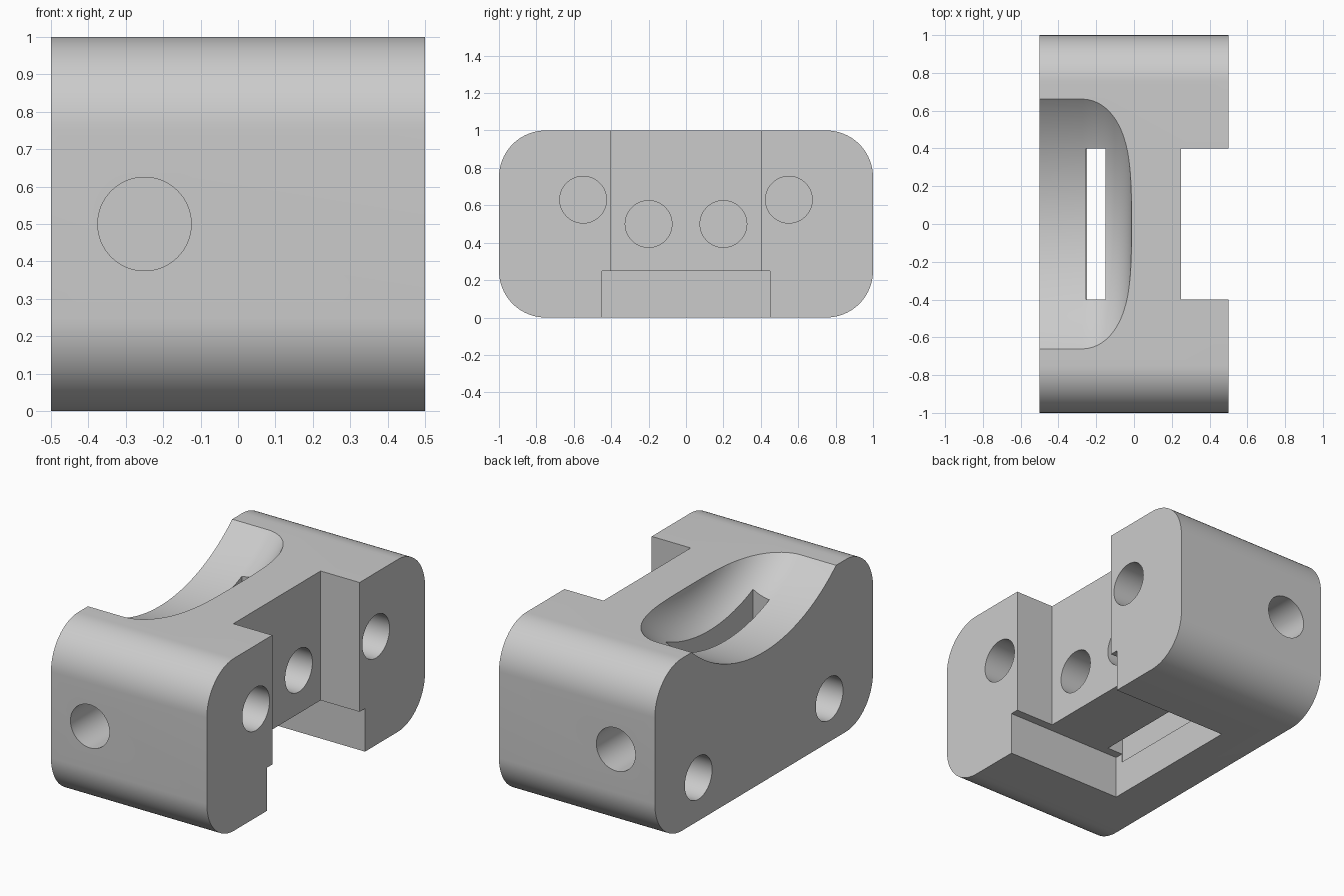
import bpy, bmesh, math
from mathutils import Matrix, Vector

cube = bpy.data.objects.get("Cube")
if cube:
    bpy.data.objects.remove(cube, do_unlink=True)

grey = bpy.data.materials.new("plain grey")
grey.use_nodes = True
colour = (0.6, 0.6, 0.6, 1)
grey.diffuse_color = colour
grey.node_tree.nodes["Principled BSDF"].inputs["Base Color"].default_value = colour


def make(name, bm):
    bmesh.ops.recalc_face_normals(bm, faces=bm.faces)
    mesh = bpy.data.meshes.new(name)
    bm.to_mesh(mesh)
    bm.free()
    mesh.materials.append(grey)
    ob = bpy.data.objects.new(name, mesh)
    bpy.context.collection.objects.link(ob)
    return ob


def box(name, low, high):
    bm = bmesh.new()
    low, high = Vector(low), Vector(high)
    bmesh.ops.create_cube(bm, size=1)
    bmesh.ops.scale(bm, vec=high - low, verts=bm.verts)
    bmesh.ops.translate(bm, vec=(low + high) / 2, verts=bm.verts)
    return make(name, bm)


def bore(name, start, end, radius=0.125):
    start, end = Vector(start), Vector(end)
    axis = end - start
    bm = bmesh.new()
    turn = axis.to_track_quat('Z', 'Y').to_matrix().to_4x4()
    bmesh.ops.create_cone(bm, cap_ends=True, segments=64, radius1=radius,
                          radius2=radius, depth=axis.length,
                          matrix=Matrix.Translation((start + end) / 2) @ turn)
    return make(name, bm)


# Main block, with the four long edges along x rounded
block = box("block", (-0.5, -1, 0), (0.5, 1, 1))
bm = bmesh.new()
bm.from_mesh(block.data)
edges = [e for e in bm.edges if abs(e.verts[0].co.x - e.verts[1].co.x) > 0.5]
bmesh.ops.bevel(bm, geom=edges, offset=0.25, segments=20, profile=0.5, affect='EDGES')
bm.to_mesh(block.data)
bm.free()

# Saddle cutter: a large cylinder along x with a rounded inner rim
bm = bmesh.new()
rim, end = 0.26, -0.013
profile = [(-0.7, 0), (-0.7, 1)]
for i in range(17):
    a = math.pi / 2 * i / 16
    profile.append((end - rim + rim * math.sin(a), 1 - rim + rim * math.cos(a)))
profile.append((end, 0))
verts = [bm.verts.new((x, 0, 1.75 - r)) for x, r in profile]
wire = [bm.edges.new(pair) for pair in zip(verts, verts[1:])]
bmesh.ops.spin(bm, geom=verts + wire, cent=(0, 0, 1.75), axis=(1, 0, 0),
               angle=math.tau, steps=160, use_merge=True)
bmesh.ops.remove_doubles(bm, verts=bm.verts, dist=0.0001)
cutters = [make("saddle_cutter", bm)]

# Notch, underside pocket and through slot
cutters += [
    box("notch_cutter", (0.25, -0.4, -0.1), (0.6, 0.4, 1.1)),
    box("pocket_cutter", (-0.25, -0.45, -0.1), (0.6, 0.45, 0.25)),
    box("slot_cutter", (-0.255, -0.4, 0.2), (-0.15, 0.4, 1.1)),
]

# Round holes, mirrored front to back
for s in (-1, 1):
    cutters += [
        bore("end_hole_cutter", (-0.25, 1.1 * s, 0.5), (-0.25, 0.5 * s, 0.5)),
        bore("arm_hole_cutter", (0.6, 0.55 * s, 0.63), (0, 0.55 * s, 0.63)),
        bore("notch_hole_cutter", (0.3, 0.2 * s, 0.5), (-0.2, 0.2 * s, 0.5)),
        bore("side_hole_cutter", (-0.6, 0.6 * s, 0.25), (-0.1, 0.6 * s, 0.25)),
    ]

for c in cutters:
    c.hide_render = True
    mod = block.modifiers.new(c.name, 'BOOLEAN')
    mod.operation = 'DIFFERENCE'
    mod.solver = 'EXACT'
    mod.object = c

# Bake the cuts, then discard the cutters
graph = bpy.context.evaluated_depsgraph_get()
block.data = bpy.data.meshes.new_from_object(block.evaluated_get(graph))
block.modifiers.clear()
for c in cutters:
    bpy.data.objects.remove(c, do_unlink=True)
block.data.materials.clear()
block.data.materials.append(grey)

bpy.ops.object.select_all(action='DESELECT')
block.select_set(True)
bpy.context.view_layer.objects.active = block
bpy.ops.object.shade_smooth_by_angle(angle=math.radians(30))
